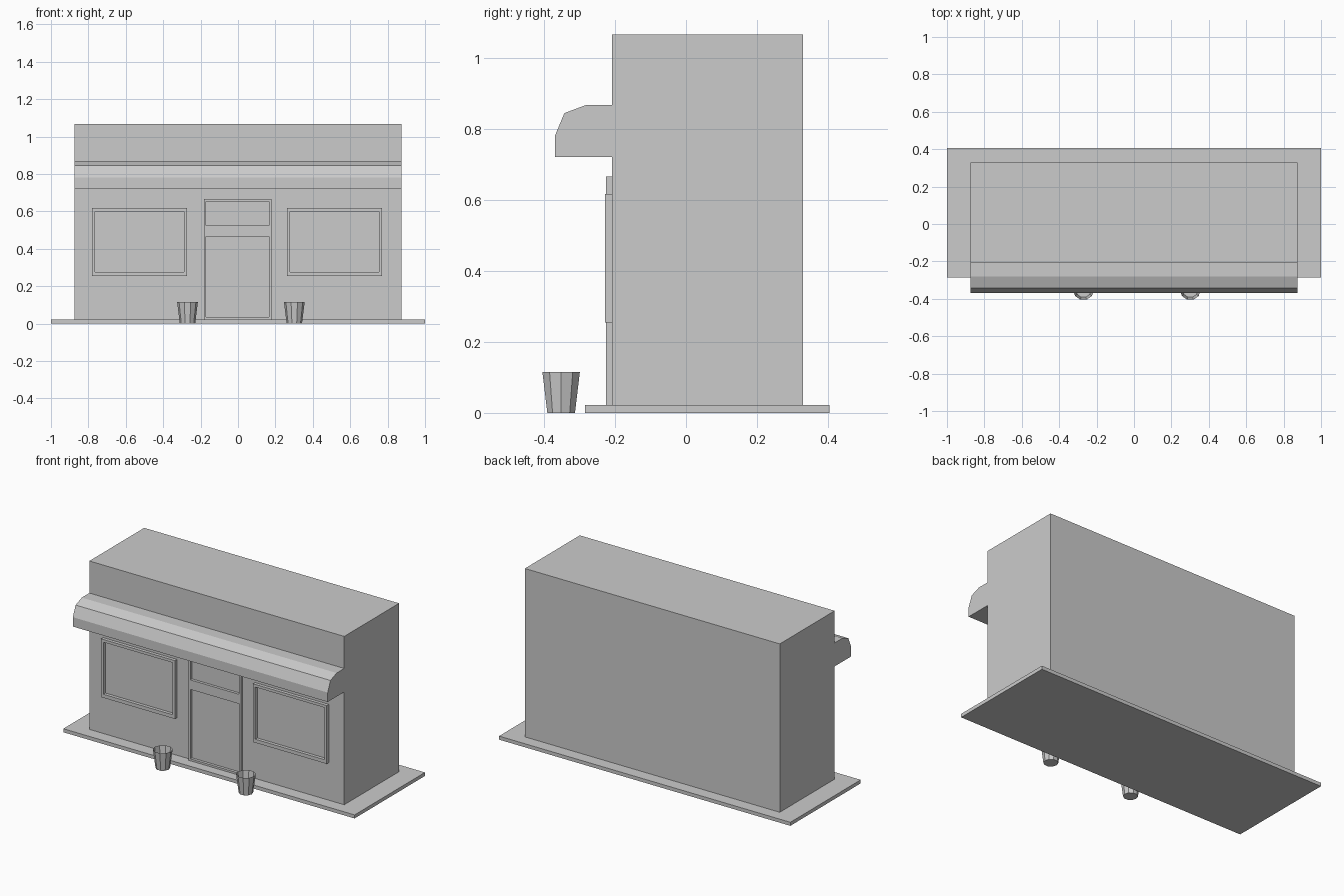
import bpy, bmesh, math

if "Cube" in bpy.data.objects:
    bpy.data.objects.remove(bpy.data.objects["Cube"])


def finish(name, bm):
    bmesh.ops.recalc_face_normals(bm, faces=bm.faces[:])
    mesh = bpy.data.meshes.new(name)
    bm.to_mesh(mesh)
    bm.free()
    obj = bpy.data.objects.new(name, mesh)
    bpy.context.collection.objects.link(obj)
    return obj


def extrude_x(name, profile, x0, x1):
    """Solid from a (y, z) profile swept along x."""
    bm = bmesh.new()
    face = bm.faces.new([bm.verts.new((x0, y, z)) for y, z in profile])
    ext = bmesh.ops.extrude_face_region(bm, geom=[face])["geom"]
    moved = [g for g in ext if isinstance(g, bmesh.types.BMVert)]
    bmesh.ops.translate(bm, verts=moved, vec=(x1 - x0, 0, 0))
    return finish(name, bm)


def box(name, x0, x1, y0, y1, z0, z1):
    return extrude_x(name, [(y0, z0), (y1, z0), (y1, z1), (y0, z1)], x0, x1)


def frame(name, xs, zs, holes, y_front, y_back):
    """Frame on an x/z grid with the listed cells left open."""
    bm = bmesh.new()
    v = {(i, j): bm.verts.new((x, y_front, z))
         for i, x in enumerate(xs) for j, z in enumerate(zs)}
    faces = [bm.faces.new((v[i, j], v[i + 1, j], v[i + 1, j + 1], v[i, j + 1]))
             for i in range(len(xs) - 1) for j in range(len(zs) - 1)
             if (i, j) not in holes]
    ext = bmesh.ops.extrude_face_region(bm, geom=faces, use_keep_orig=True)["geom"]
    moved = [g for g in ext if isinstance(g, bmesh.types.BMVert)]
    bmesh.ops.translate(bm, verts=moved, vec=(0, y_back - y_front, 0))
    return finish(name, bm)


def pot(name, x, y, r_bottom, r_top, height, sides=10):
    """Open tapered cup."""
    bm = bmesh.new()
    ring = lambda r, z: [bm.verts.new((x + r * math.cos(a), y + r * math.sin(a), z))
                         for a in (2 * math.pi * i / sides for i in range(sides))]
    low, high = ring(r_bottom, 0), ring(r_top, height)
    bm.faces.new(low[::-1])
    for i in range(sides):
        k = (i + 1) % sides
        bm.faces.new((low[i], low[k], high[k], high[i]))
    return finish(name, bm)


WALL = -0.208

# Pavement slab and main block
box("pavement", -1, 1, -0.285, 0.405, 0, 0.022)
box("building", -0.875, 0.875, WALL, 0.33, 0.022, 1.067)

# Rounded awning
extrude_x("awning", [(WALL, 0.722), (-0.37, 0.722), (-0.37, 0.78),
                     (-0.343, 0.845), (-0.282, 0.868), (WALL, 0.868)], -0.875, 0.875)

# Window frames
for side, cx in (("left", -0.527), ("right", 0.516)):
    frame(f"{side}_window_frame", [cx - 0.253, cx - 0.238, cx + 0.238, cx + 0.253],
          [0.255, 0.277, 0.6, 0.617], {(1, 1)}, -0.228, WALL)

# Door frame with transom opening
frame("door_frame", [-0.182, -0.17, 0.166, 0.178],
      [0.022, 0.034, 0.465, 0.524, 0.653, 0.667], {(1, 1), (1, 3)}, -0.225, WALL)

# Flower pots
for side, px in (("left", -0.27), ("right", 0.301)):
    pot(f"{side}_pot", px, -0.352, 0.041, 0.0555, 0.115)
